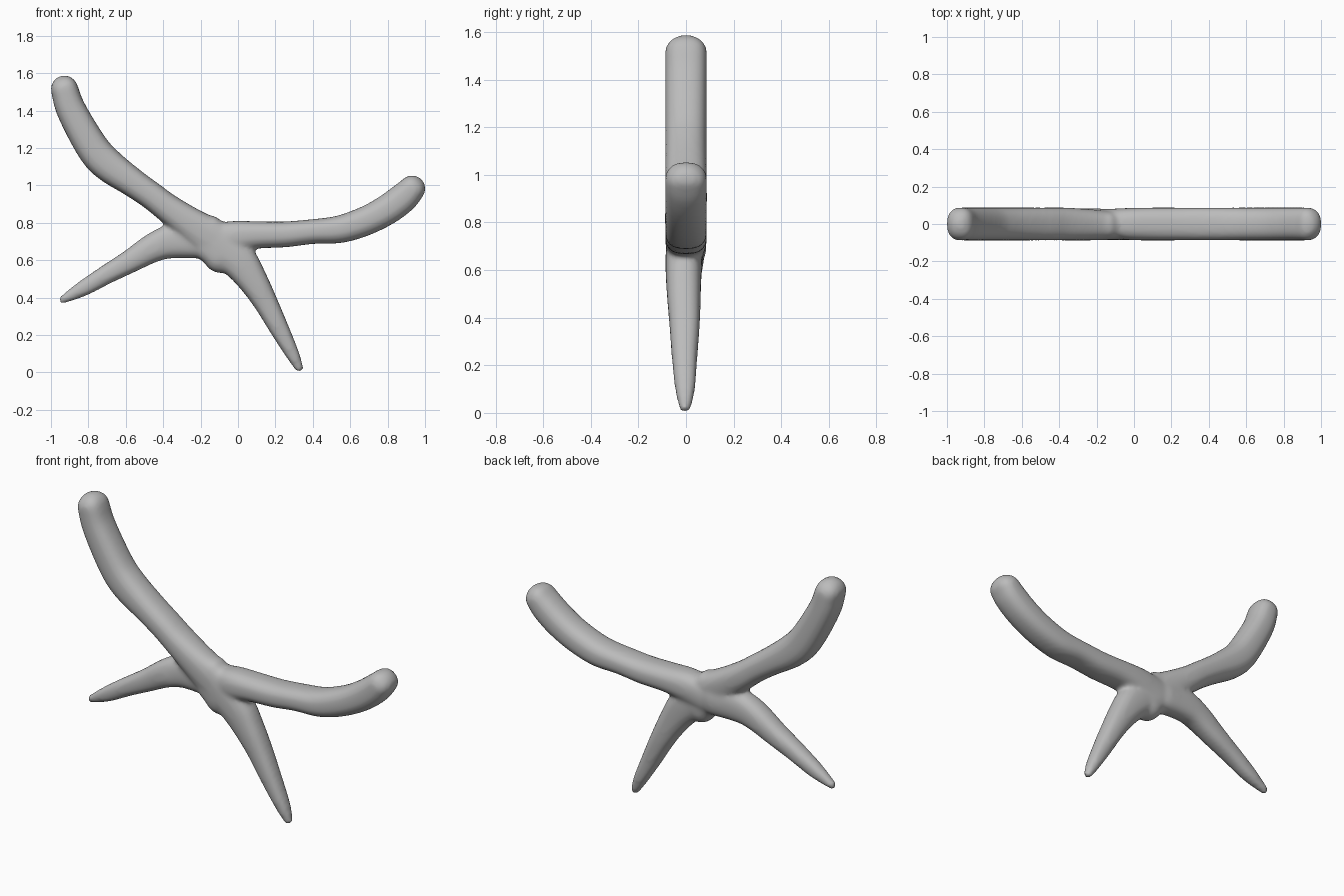
import bpy, bmesh, math
from mathutils import Vector

cube = bpy.data.objects.get("Cube")
if cube:
    bpy.data.objects.remove(cube, do_unlink=True)

# Single plain grey
grey = bpy.data.materials.new("plain_grey")
grey.use_nodes = True
GREY = (0.5, 0.5, 0.5, 1.0)
grey.diffuse_color = GREY
grey.node_tree.nodes["Principled BSDF"].inputs["Base Color"].default_value = GREY


def spline(points, steps=5):
    """Catmull-Rom interpolation through (x, z, radius, y, depth) points."""
    pts = [Vector(p) for p in points]
    pts = [pts[0] * 2 - pts[1]] + pts + [pts[-1] * 2 - pts[-2]]
    out = []
    for a, b, c, d in zip(pts, pts[1:], pts[2:], pts[3:]):
        for i in range(steps):
            t = i / steps
            out.append((b * 2 + (c - a) * t + (a * 2 - b * 5 + c * 4 - d) * t * t
                        + (b * 3 - a - c * 3 + d) * t ** 3) * 0.5)
    return out + [pts[-2]]


def limb(bm, points, sides=28, power=2.5):
    """Sweep a rounded section along a path, with domed ends."""
    path = spline(points)
    rings = []

    def direction(i):
        a, b = path[max(i - 1, 0)], path[min(i + 1, len(path) - 1)]
        return Vector((b[0] - a[0], 0, b[1] - a[1])).normalized()

    def ring(p, tangent, shift, scale, depth_scale):
        x, z, r, y, depth = p
        centre = Vector((x, y, z)) + tangent * shift
        side = Vector((tangent.z, 0, -tangent.x))
        loop = []
        for k in range(sides):
            a = math.tau * k / sides
            c, s = math.cos(a), math.sin(a)
            u = math.copysign(abs(c) ** (2 / power), c) * r * scale
            v = math.copysign(abs(s) ** (2 / power), s) * depth * depth_scale
            loop.append(bm.verts.new(centre + side * u + Vector((0, v, 0))))
        rings.append(loop)

    dome = [math.radians(a) for a in (15, 30, 45, 60, 75, 85)]
    for a in reversed(dome):
        ring(path[0], direction(0), -path[0][2] * math.sin(a), math.cos(a), math.cos(a))
    for i, p in enumerate(path):
        ring(p, direction(i), 0, 1, 1)
    last = len(path) - 1
    for a in dome:
        ring(path[-1], direction(last), path[-1][2] * math.sin(a), math.cos(a), math.cos(a))
    for lo, hi in zip(rings, rings[1:]):
        for k in range(sides):
            n = (k + 1) % sides
            bm.faces.new((lo[k], lo[n], hi[n], hi[k]))
    bm.faces.new(rings[0][::-1])
    bm.faces.new(rings[-1])


bm = bmesh.new()
# Tall arm, crossing the body on its front side
limb(bm, [(-.928, 1.515, .073, 0, .088), (-.89, 1.40, .08, 0, .088), (-.78, 1.205, .088, 0, .088),
          (-.695, 1.11, .089, 0, .088), (-.56, 1.013, .077, 0, .088), (-.46, .943, .074, 0, .088),
          (-.375, .878, .077, 0, .088), (-.25, .79, .09, -.004, .084), (-.13, .71, .11, -.008, .077)])
# Low arm
limb(bm, [(.931, .983, .071, 0, .088), (.89, .94, .079, 0, .088), (.82, .885, .081, 0, .088),
          (.73, .832, .079, 0, .088), (.63, .79, .077, 0, .088), (.53, .763, .073, 0, .088),
          (.4, .753, .066, 0, .088), (.25, .738, .069, 0, .088), (.1, .735, .073, 0, .088),
          (-.02, .725, .085, 0, .086), (-.15, .70, .09, .005, .075)])
# Side leg, joining the body towards the back
limb(bm, [(-.938, .389, .022, 0, .024), (-.83, .448, .042, 0, .042), (-.7, .525, .052, .002, .053),
          (-.58, .592, .062, .005, .062), (-.45, .668, .078, .008, .07), (-.35, .70, .09, .014, .069),
          (-.2, .70, .09, .012, .073)])
# Lower leg, joining the body towards the front
limb(bm, [(.327, .024, .023, -.004, .026), (.29, .10, .037, -.004, .042), (.22, .235, .052, -.006, .054),
          (.15, .37, .064, -.006, .064), (.08, .49, .080, -.009, .071), (.0, .6, .10, -.010, .076),
          (-.12, .70, .11, -.008, .077)])
# Body swelling
limb(bm, [(-.15, .77, .07, -.006, .074), (-.13, .71, .13, -.006, .077), (-.09, .63, .10, -.008, .076)])
bmesh.ops.recalc_face_normals(bm, faces=bm.faces)
mesh = bpy.data.meshes.new("branching_body")
bm.to_mesh(mesh)
bm.free()
mesh.materials.append(grey)
body = bpy.data.objects.new("branching_body", mesh)
bpy.context.collection.objects.link(body)

# Fuse the limbs into one skin and soften the joins
remesh = body.modifiers.new("fuse", 'REMESH')
remesh.mode = 'VOXEL'
remesh.voxel_size = 0.012
remesh.use_smooth_shade = True
soften = body.modifiers.new("soften", 'SMOOTH')
soften.factor = 0.5
soften.iterations = 10
